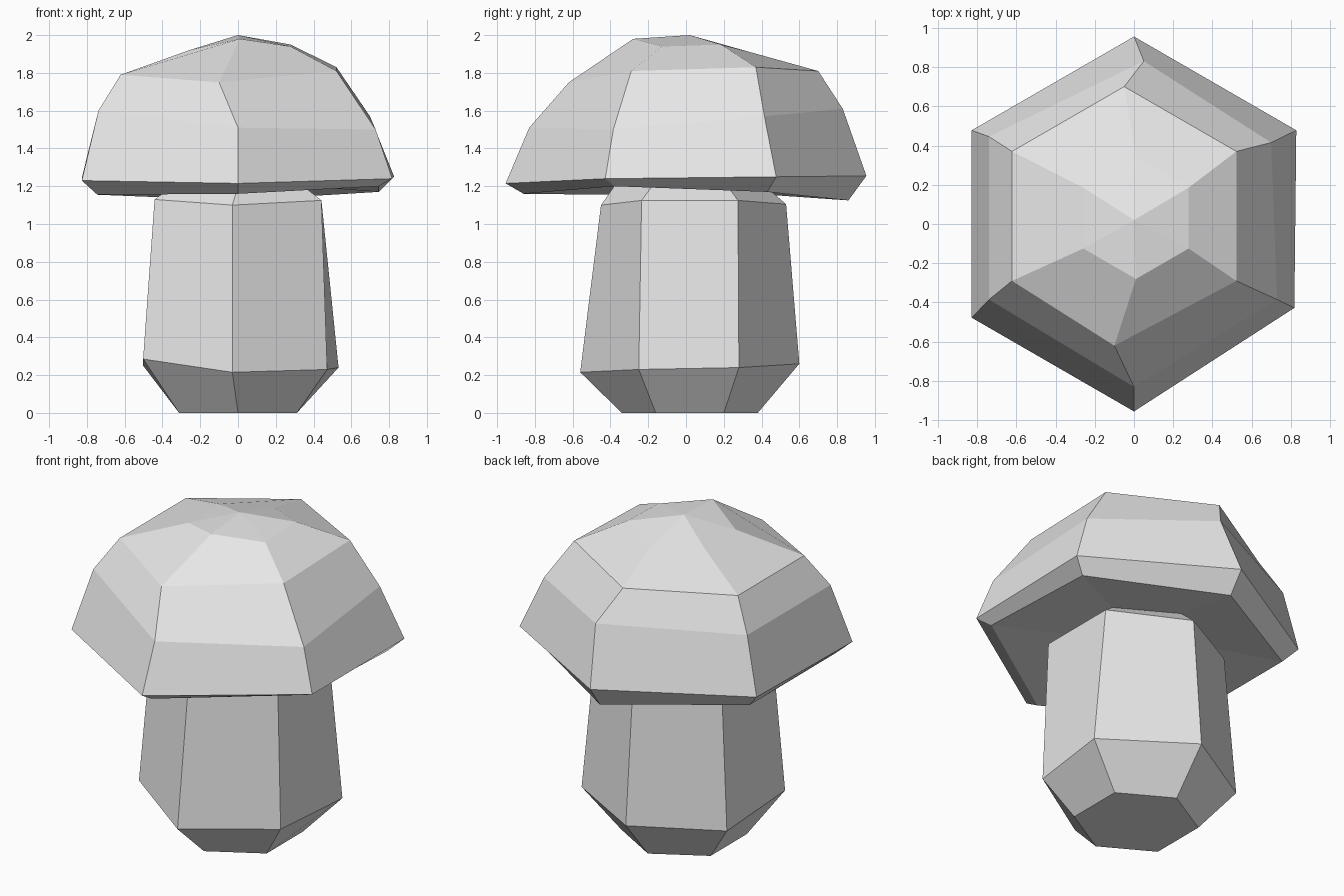
import bpy
import bmesh
import math

default_cube = bpy.data.objects.get("Cube")
if default_cube:
    bpy.data.objects.remove(default_cube, do_unlink=True)

material = bpy.data.materials.new("pale_grey")
material.use_nodes = True
grey = (0.8, 0.8, 0.8, 1)
material.diffuse_color = grey
material.node_tree.nodes["Principled BSDF"].inputs["Base Color"].default_value = grey


def hex_ring(bm, radius, heights, centre=(0, 0), nudge=None):
    """Six corners counter-clockwise from the front one; nudge moves single corners."""
    corners = []
    for index, height in enumerate(heights):
        angle = math.radians(60 * index - 90)
        dx, dy = (nudge or {}).get(index, (0, 0))
        x = centre[0] + radius * math.cos(angle) + dx
        y = centre[1] + radius * math.sin(angle) + dy
        corners.append(bm.verts.new((x, y, height)))
    return corners


def loft(name, ring_specs, apex=None):
    """Join stacked hexagons into a flat-shaded solid, ending in a cap or a point."""
    bm = bmesh.new()
    rings = [hex_ring(bm, **spec) for spec in ring_specs]
    for lower, upper in zip(rings, rings[1:]):
        for i in range(6):
            j = (i + 1) % 6
            bm.faces.new((lower[i], lower[j], upper[j], upper[i]))
    bm.faces.new(rings[0][::-1])
    if apex:
        tip = bm.verts.new(apex)
        for i in range(6):
            bm.faces.new((rings[-1][i], rings[-1][(i + 1) % 6], tip))
    else:
        bm.faces.new(rings[-1])
    bmesh.ops.recalc_face_normals(bm, faces=bm.faces)
    mesh = bpy.data.meshes.new(name)
    bm.to_mesh(mesh)
    bm.free()
    mesh.materials.append(material)
    obj = bpy.data.objects.new(name, mesh)
    bpy.context.collection.objects.link(obj)
    return obj


# Stem: narrow foot, bulge, tapered shaft and bevelled neck
loft("mushroom_stem", [
    dict(radius=0.36, heights=[0] * 6, centre=(0, 0.02)),
    dict(radius=0.58, heights=(0.215, 0.23, 0.24, 0.26, 0.25, 0.285), centre=(0, 0.02),
         nudge={0: (-0.03, 0), 1: (-0.03, 0.02), 2: (0.03, -0.03)}),
    dict(radius=0.51, heights=(1.1, 1.125, 1.125, 1.105, 1.13, 1.13), centre=(0, 0.02),
         nudge={0: (-0.03, 0.04)}),
    dict(radius=0.4, heights=[1.2] * 6, centre=(0, 0.02)),
])

# Cap: underside, lip, rim, walls, shoulder and low peak
loft("mushroom_cap", [
    dict(radius=0.4, heights=[1.2] * 6, centre=(0, 0.02)),
    dict(radius=0.86, heights=(1.16, 1.2, 1.17, 1.125, 1.155, 1.155),
         nudge={1: (0, 0.05)}),
    dict(radius=0.955, heights=(1.215, 1.24, 1.25, 1.255, 1.245, 1.23),
         nudge={1: (-0.01, 0.05)}),
    dict(radius=0.83, heights=(1.51, 1.5, 1.57, 1.61, 1.6, 1.6),
         nudge={1: (0.01, 0.03), 2: (-0.02, 0), 3: (0.05, 0), 4: (-0.02, 0.03), 5: (-0.02, 0.03)}),
    dict(radius=0.66, heights=(1.75, 1.81, 1.83, 1.81, 1.79, 1.79), centre=(-0.05, 0.04),
         nudge={0: (-0.05, 0)}),
    dict(radius=0.31, heights=(1.98, 1.94, 1.95, 1.91, 1.92, 1.92), centre=(0.01, 0.03)),
], apex=(0, 0.02, 2))
